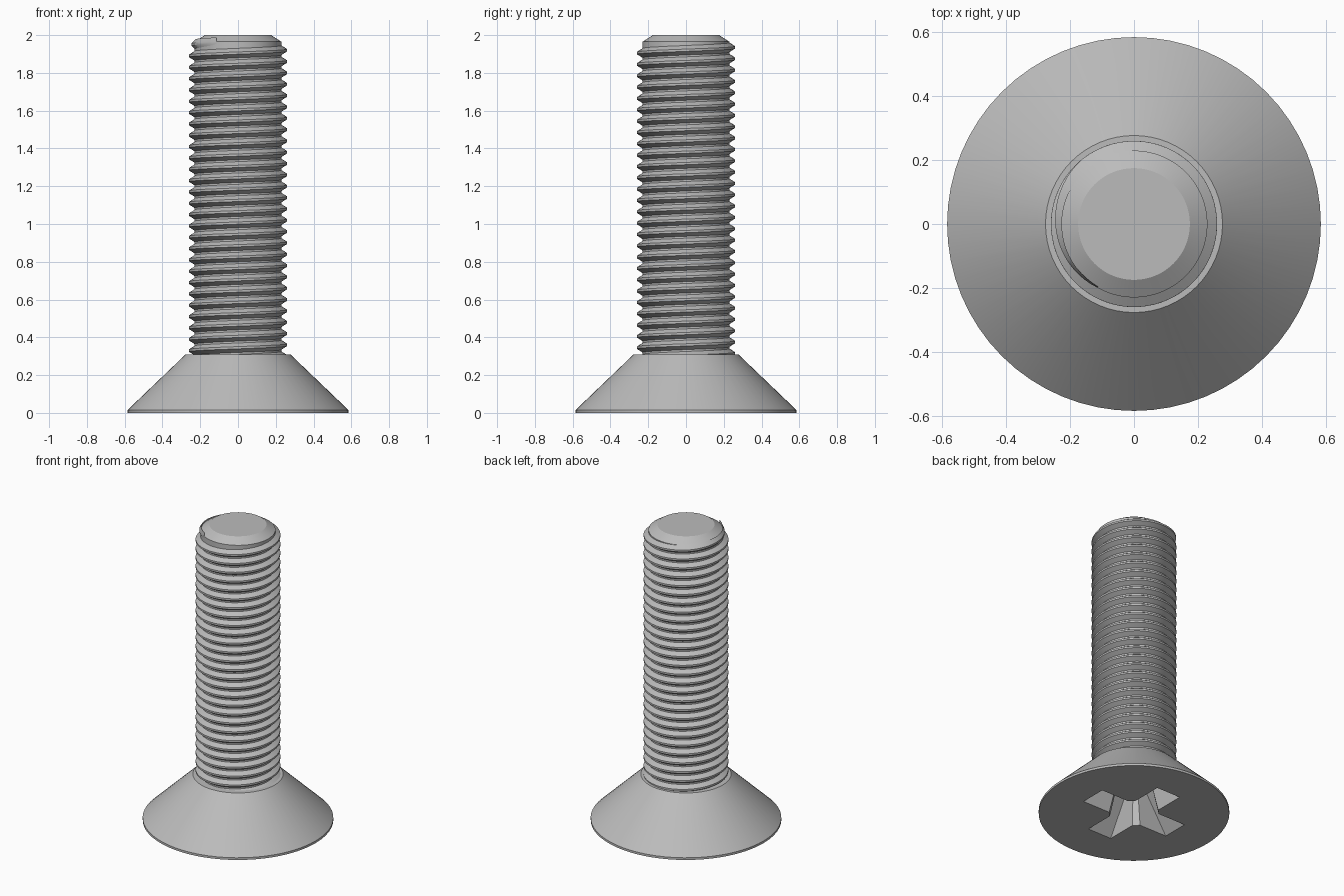
import bpy, bmesh, math
from math import sin, cos, pi, radians

if "Cube" in bpy.data.objects:
    bpy.data.objects.remove(bpy.data.objects["Cube"])

SEG = 64                # sides of the turned body
PITCH = 0.06            # thread rise per turn
ROOT, CREST = 0.23, 0.26

steel = bpy.data.materials.new("steel_grey")
steel.diffuse_color = (0.5, 0.5, 0.5, 1)
steel.use_nodes = True
steel.node_tree.nodes["Principled BSDF"].inputs["Base Color"].default_value = steel.diffuse_color


def make(name, bm):
    """Turn a bmesh into a named steel object."""
    bmesh.ops.recalc_face_normals(bm, faces=bm.faces)
    me = bpy.data.meshes.new(name)
    bm.to_mesh(me)
    bm.free()
    me.materials.append(steel)
    ob = bpy.data.objects.new(name, me)
    bpy.context.collection.objects.link(ob)
    return ob


def loft(rings):
    """Closed solid skinned through rings of equal point count."""
    bm = bmesh.new()
    loops = [[bm.verts.new(p) for p in ring] for ring in rings]
    n = len(loops[0])
    for a, b in zip(loops, loops[1:]):
        for i in range(n):
            j = (i + 1) % n
            bm.faces.new((a[i], a[j], b[j], b[i]))
    bm.faces.new(loops[0][::-1])
    bm.faces.new(loops[-1])
    return bm


def shade(ob):
    bpy.ops.object.select_all(action='DESELECT')
    ob.select_set(True)
    bpy.context.view_layer.objects.active = ob
    bpy.ops.object.shade_smooth_by_angle(angle=radians(30))


def circle(r, z):
    return [(r * cos(2 * pi * i / SEG), r * sin(2 * pi * i / SEG), z) for i in range(SEG)]


def cross(arm, half, corner, z):
    """Four-armed outline with bevelled inner corners."""
    pts = []
    for k in range(4):
        c, s = cos(k * pi / 2), sin(k * pi / 2)
        for x, y in ((arm, -half), (arm, half), (half + corner, half), (half, half + corner)):
            pts.append((x * c - y * s, x * s + y * c, z))
    return pts


# Countersunk head and shank, turned from one profile
profile = [(0.585, 0), (0.585, 0.015), (0.277, 0.31), (ROOT, 0.31),
           (ROOT, 1.965), (0.175, 2.0)]
body = make("head_and_shank", loft([circle(r, z) for r, z in profile]))

# Tapered cross drive recess cut into the head
cutter = make("recess_cutter", loft([cross(0.345, 0.092, 0.035, -0.02),
                                     cross(0.14, 0.06, 0.02, 0.24),
                                     cross(0.03, 0.012, 0.004, 0.28)]))
mod = body.modifiers.new("recess", 'BOOLEAN')
mod.object = cutter
mod.operation = 'DIFFERENCE'
mod.solver = 'EXACT'
bpy.context.view_layer.objects.active = body
body.select_set(True)
bpy.ops.object.modifier_apply(modifier=mod.name)
cutter.hide_render = True
cutter.hide_set(True)
shade(body)

# Helical thread, fading into the shank at its upper end
end = radians(240)
start = 2 * pi * (0.28 - 1.92) / PITCH
steps = int((end - start) / (2 * pi) * SEG)
sections = []
for i in range(steps + 1):
    t = start + (end - start) * i / steps
    z = 1.92 + PITCH * t / (2 * pi)
    f = min(1, (end - t) / radians(110))
    crest = ROOT + (CREST - ROOT) * f
    w, tip = PITCH * 0.46, PITCH * 0.1
    section = [(ROOT - 0.004, -w), (crest, -tip), (crest, tip), (ROOT - 0.004, w)]
    sections.append([(r * cos(t), r * sin(t), z + dz) for r, dz in section])
shade(make("thread", loft(sections)))
